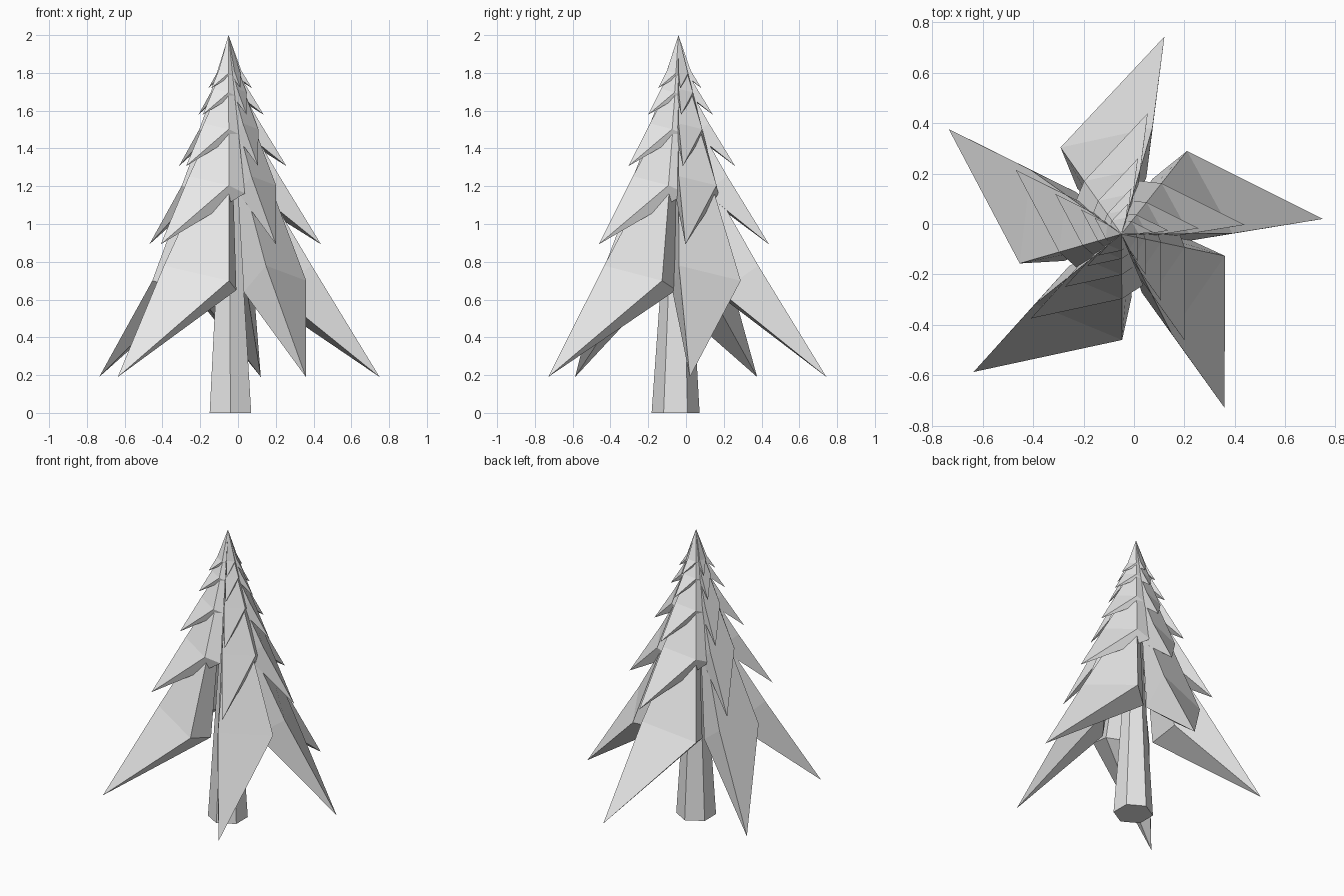
import bpy, bmesh
from math import radians, cos, sin
from mathutils import Vector

cube = bpy.data.objects.get("Cube")
if cube:
    bpy.data.objects.remove(cube, do_unlink=True)

APEX = Vector((-0.05, -0.04, 2.0))
BRANCH_ANGLES = (4.3, 77.7, 148.7, -137.0, -59.3)
TIER_SCALES = (1.0, 0.612, 0.383, 0.233, 0.155)

grey = bpy.data.materials.new("light_grey")
grey.use_nodes = True
grey.diffuse_color = (0.8, 0.8, 0.8, 1)
grey.node_tree.nodes["Principled BSDF"].inputs["Base Color"].default_value = (0.8, 0.8, 0.8, 1)


def make_object(name, bm):
    bmesh.ops.recalc_face_normals(bm, faces=bm.faces[:])
    mesh = bpy.data.meshes.new(name)
    bm.to_mesh(mesh)
    bm.free()
    mesh.materials.append(grey)
    obj = bpy.data.objects.new(name, mesh)
    bpy.context.collection.objects.link(obj)


def polar(radius, degrees, z):
    a = radians(degrees)
    return Vector((radius * cos(a), radius * sin(a), z))


def add_branch(bm, angle, scale, lowest, topmost):
    """One drooping leaf-shaped bough, measured down from the treetop."""
    def vert(p):
        return bm.verts.new(APEX + scale * p)

    # Ridge, shoulder, wrapped inner corner, trailing corner
    inner = polar(0.25, angle + 56.5, -1.35) if lowest else polar(0.36, angle + 70, -1.37)
    trailing = polar(0.245, angle - 11.5, -1.36)
    tip = vert(polar(0.802, angle, -1.81))
    low = [vert(p) for p in (polar(0.44, angle - 4, -1.22),
                             polar(0.42, angle + 47.4, -1.30), inner, trailing)]
    if topmost:
        peak = vert(Vector())
    else:
        # Narrow neck tucked inside the tier above
        high = [vert(p) for p in (polar(0.215, angle - 4, -0.84),
                                  polar(0.24, angle + 47.4, -0.83),
                                  inner * 0.61, trailing * 0.61)]
        bm.faces.new(high)
    for i in range(4):
        j = (i + 1) % 4
        bm.faces.new((low[i], tip, low[j]))
        if topmost:
            bm.faces.new((low[i], low[j], peak))
        else:
            bm.faces.new((low[i], low[j], high[j], high[i]))


# Tapering six-sided trunk
bm = bmesh.new()
base = [bm.verts.new(polar(0.127, 30 + 60 * i, 0) + Vector((-0.04, -0.055, 0))) for i in range(6)]
peak = bm.verts.new(APEX - Vector((0, 0, 0.01)))
bm.faces.new(base)
for i in range(6):
    bm.faces.new((base[i], base[(i + 1) % 6], peak))
make_object("trunk", bm)

# Branch tiers, each a smaller copy shrunk toward the treetop
for n, scale in enumerate(TIER_SCALES):
    bm = bmesh.new()
    for angle in BRANCH_ANGLES:
        add_branch(bm, angle, scale, n == 0, n == len(TIER_SCALES) - 1)
    make_object(f"branch_tier_{n + 1}", bm)
